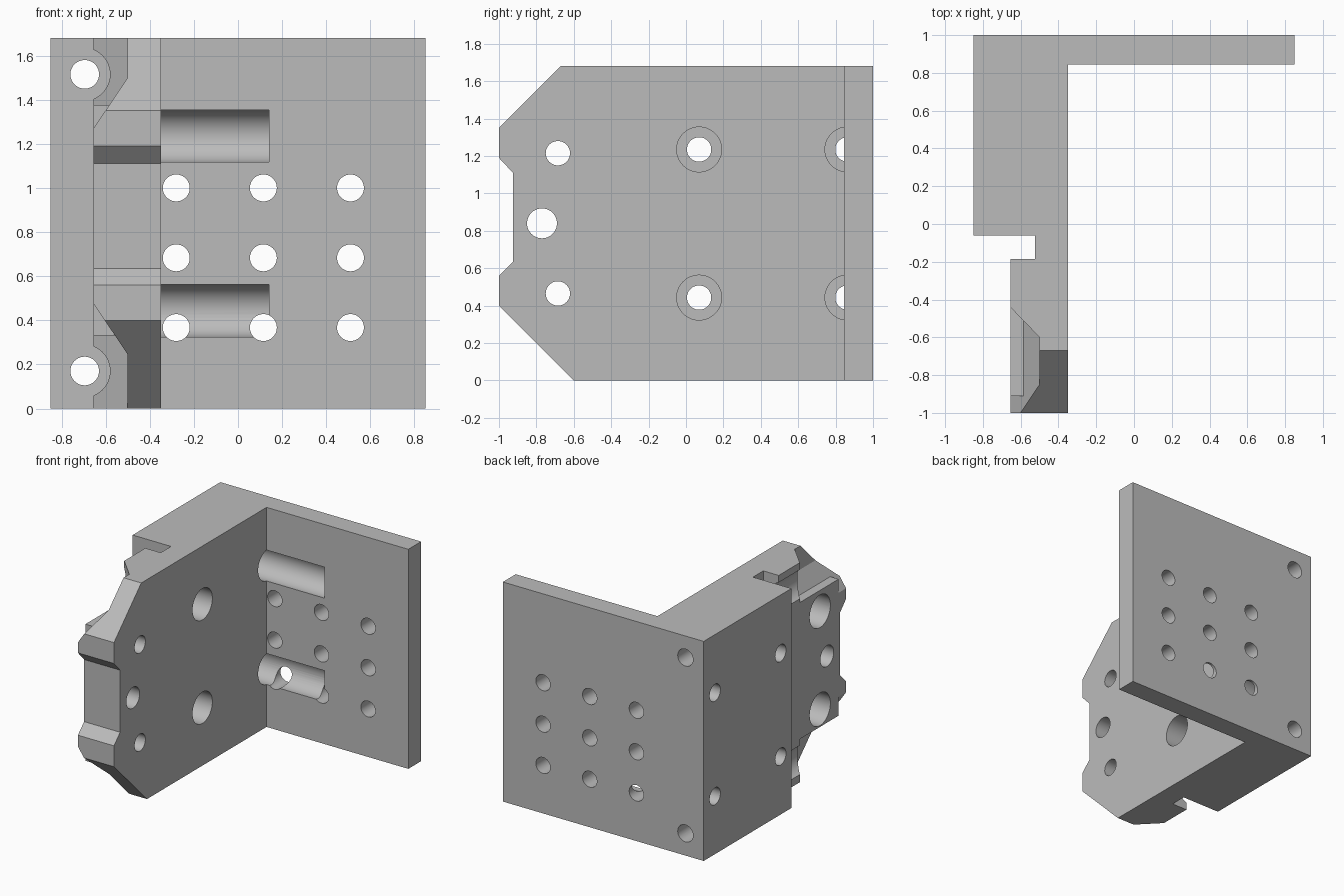
import bpy, bmesh, math
from mathutils import Vector, Matrix

cube = bpy.data.objects.get("Cube")
if cube:
    bpy.data.objects.remove(cube, do_unlink=True)

grey = bpy.data.materials.new("machined_grey")
grey.use_nodes = True
grey.diffuse_color = (0.5, 0.5, 0.5, 1)
grey.node_tree.nodes["Principled BSDF"].inputs["Base Color"].default_value = (0.5, 0.5, 0.5, 1)


def make(name, bm):
    bmesh.ops.recalc_face_normals(bm, faces=bm.faces[:])
    mesh = bpy.data.meshes.new(name)
    bm.to_mesh(mesh)
    bm.free()
    mesh.materials.append(grey)
    obj = bpy.data.objects.new(name, mesh)
    bpy.context.collection.objects.link(obj)
    return obj


def hull(name, points):
    bm = bmesh.new()
    for p in points:
        bm.verts.new(p)
    bmesh.ops.convex_hull(bm, input=bm.verts[:])
    bmesh.ops.dissolve_limit(bm, angle_limit=0.01, verts=bm.verts[:], edges=bm.edges[:])
    return make(name, bm)


def box(name, x, y, z):
    return hull(name, [(a, b, c) for a in x for b in y for c in z])


def rod(start, end, radius):
    """Round cutter between two points."""
    start, end = Vector(start), Vector(end)
    axis = end - start
    bm = bmesh.new()
    turn = axis.to_track_quat('Z', 'Y').to_matrix().to_4x4()
    bmesh.ops.create_cone(bm, cap_ends=True, segments=48, radius1=radius, radius2=radius,
                          depth=axis.length,
                          matrix=Matrix.Translation((start + end) / 2) @ turn)
    return make("hole_cutter", bm)


def combine(target, tool, operation='DIFFERENCE'):
    """Apply a boolean and remove the helper."""
    tool.hide_render = True
    bpy.context.view_layer.objects.active = target
    mod = target.modifiers.new("shape", 'BOOLEAN')
    mod.operation, mod.solver, mod.object = operation, 'EXACT', tool
    bpy.ops.object.modifier_apply(modifier=mod.name)
    bpy.data.objects.remove(tool, do_unlink=True)


HEIGHT = 1.68
OUT, ARM, INNER = -0.85, -0.655, -0.35   # side faces of block and arm

# Side wall: notched and chamfered outline extruded across x
outline = [(-1, 0.4), (-0.6, 0), (1, 0), (1, HEIGHT), (-0.67, HEIGHT), (-1, 1.35),
           (-1, 1.19), (-0.925, 1.11), (-0.925, 0.635), (-1, 0.56)]
bm = bmesh.new()
face = bm.faces.new([bm.verts.new((OUT, y, z)) for y, z in outline])
ext = bmesh.ops.extrude_face_region(bm, geom=[face])
bmesh.ops.translate(bm, vec=(INNER - OUT, 0, 0),
                    verts=[v for v in ext["geom"] if isinstance(v, bmesh.types.BMVert)])
bracket = make("corner_bracket", bm)

# Thin the arm and cut the vertical slot
combine(bracket, box("arm_cutter", (-1, ARM), (-1.2, -0.12), (-0.2, 1.9)))
combine(bracket, box("slot_cutter", (-1, -0.525), (-0.185, -0.06), (-0.2, 1.9)))

# Tapered relief pockets in the top and bottom corners of the arm
for upper in (True, False):
    pts = []
    for x, y, z in ((-0.75, -0.342, 1.129), (-0.5, -0.6, 1.5)):
        far = 1.9
        if not upper:
            z, far = 1.745 - z, -0.2
        pts += [(x, b, c) for b in (-1.2, y) for c in (z, far)]
    combine(bracket, hull("pocket_cutter", pts))

# Raised pad on the arm, then the back plate
combine(bracket, box("arm_pad", (ARM, -0.5), (-0.91, -0.3), (0.33, 1.375)), 'UNION')
combine(bracket, box("back_plate", (-0.5, 0.85), (0.845, 1), (0, HEIGHT)), 'UNION')

# Long holes through the block with clearance channels along the arm
for z in (0.17, 1.515):
    combine(bracket, rod((-0.695, -0.3, z), (-0.695, 1.1, z), 0.065))
    combine(bracket, rod((-0.7, -1.1, z), (-0.7, -0.12, z), 0.12))

# Counterbored block holes; the rear pair runs out as grooves in the plate
for z in (0.443, 1.235):
    for y, end in ((0.07, -0.2), (0.863, 0.14)):
        combine(bracket, rod((-1, y, z), (-0.45, y, z), 0.065))
        combine(bracket, rod((-0.6, y, z), (end, y, z), 0.12))

# Arm holes, counterbored from the outer side
for z in (0.465, 1.215):
    combine(bracket, rod((-1, -0.685, z), (-0.2, -0.685, z), 0.065))
    combine(bracket, rod((-1, -0.685, z), (-0.5, -0.685, z), 0.125))
combine(bracket, rod((-1, -0.77, 0.84), (-0.2, -0.77, 0.84), 0.08))

# Grid of mounting holes in the back plate
for x in (-0.28, 0.115, 0.51):
    for z in (0.367, 0.683, 1.0):
        combine(bracket, rod((x, 0.6, z), (x, 1.1, z), 0.061))

bpy.ops.object.select_all(action='DESELECT')
bracket.select_set(True)
bpy.context.view_layer.objects.active = bracket
bpy.ops.object.shade_smooth_by_angle(angle=math.radians(25))
